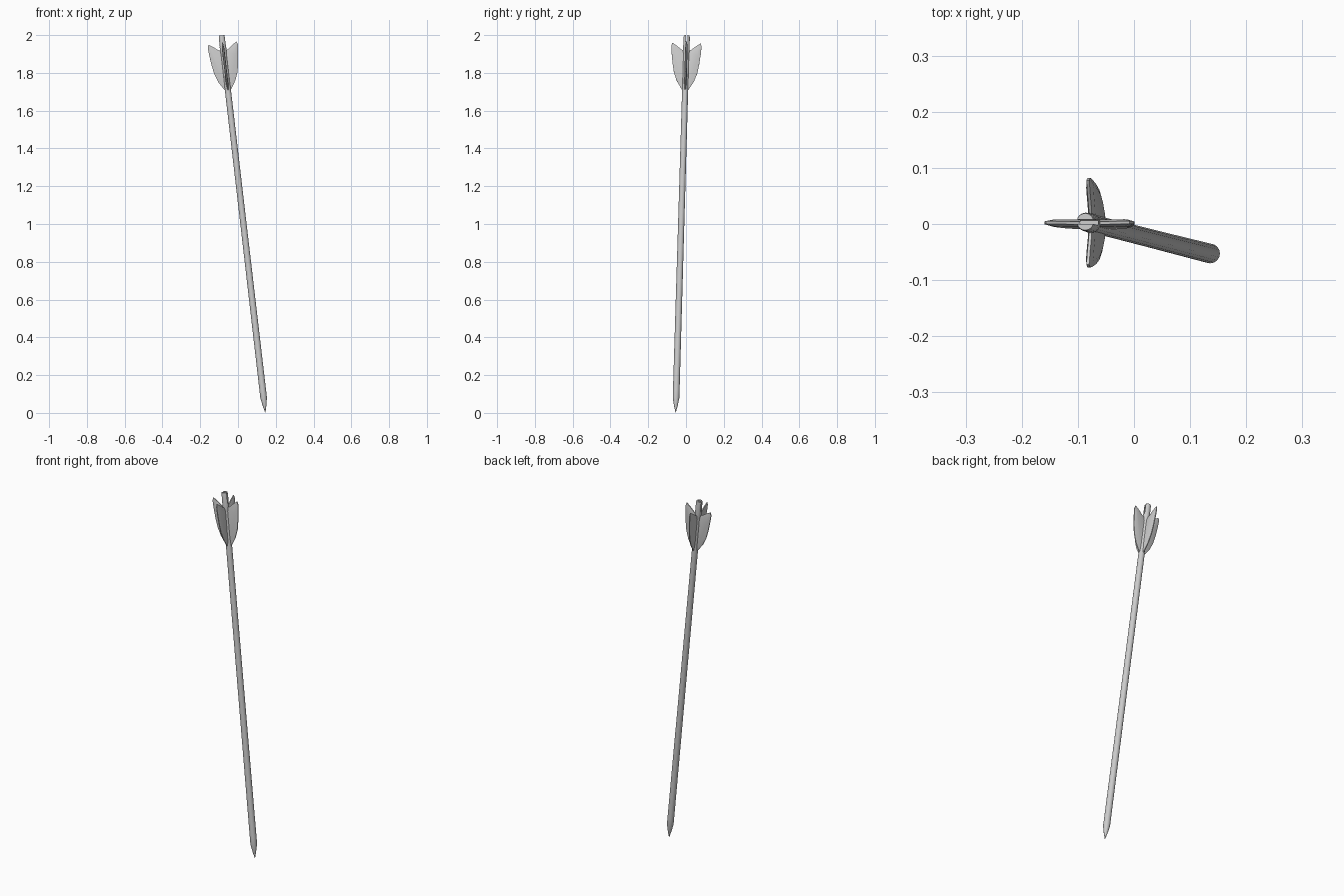
import bpy, bmesh, math
from mathutils import Vector, Matrix

if "Cube" in bpy.data.objects:
    bpy.data.objects.remove(bpy.data.objects["Cube"])

# Arrow axis: tip on the ground, nock at the top
TIP = Vector((0.145, -0.055, 0.0))
NOCK = Vector((-0.087, 0.004, 1.998))
AXIS = NOCK - TIP
L = AXIS.length
FRAME = Matrix.Translation(TIP) @ Vector((0, 0, 1)).rotation_difference(AXIS).to_matrix().to_4x4()


def make(name, bm, angle=40):
    bmesh.ops.recalc_face_normals(bm, faces=bm.faces)
    me = bpy.data.meshes.new(name)
    bm.to_mesh(me)
    bm.free()
    ob = bpy.data.objects.new(name, me)
    bpy.context.collection.objects.link(ob)
    ob.matrix_world = FRAME
    bpy.ops.object.select_all(action='DESELECT')
    ob.select_set(True)
    bpy.context.view_layer.objects.active = ob
    bpy.ops.object.shade_smooth_by_angle(angle=math.radians(angle))
    return ob


def lathe(name, profile, sides=16):
    bm = bmesh.new()
    rings = [[bm.verts.new((r * math.cos(2 * math.pi * i / sides),
                            r * math.sin(2 * math.pi * i / sides), h))
              for i in range(sides)] for r, h in profile]
    for a, b in zip(rings, rings[1:]):
        for i in range(sides):
            j = (i + 1) % sides
            bm.faces.new((a[i], a[j], b[j], b[i]))
    bm.faces.new(rings[0])
    bm.faces.new(rings[-1])
    return make(name, bm)


# Shaft with its pointed tip
lathe("shaft", [(0.001, 0.003), (0.009, 0.035), (0.0175, 0.08),
                (0.0175, 0.12), (0.0165, 1.0), (0.016, L - 0.1)])

# Nock: two prongs with a string slot between them
lathe("nock_base", [(0.016, L - 0.1), (0.0175, L - 0.085), (0.017, L - 0.06)])
for side, name in ((1, "nock_prong_back"), (-1, "nock_prong_front")):
    bm = bmesh.new()
    arc = [math.radians(a) for a in range(15, 166, 15)]
    rings = [[bm.verts.new((r * math.cos(a), side * r * math.sin(a), h)) for a in arc]
             for r, h in ((0.017, L - 0.06), (0.0165, L - 0.01), (0.015, L))]
    for a, b in zip(rings, rings[1:]):
        for i in range(len(arc)):
            j = (i + 1) % len(arc)
            bm.faces.new((a[i], a[j], b[j], b[i]))
    bm.faces.new(rings[0])
    bm.faces.new(rings[-1])
    make(name, bm)

# Four fletching vanes: swept outline, thicker in the middle
OUTLINE = [(0.008, 1.70), (0.018, 1.712), (0.045, 1.755), (0.062, 1.80), (0.071, 1.85),
           (0.078, 1.91), (0.080, 1.942), (0.075, 1.958), (0.050, 1.942),
           (0.026, 1.923), (0.008, 1.915)]
CENTRE = Vector((0.03, 1.85))
for k, name in enumerate(("right", "back", "left", "front")):
    bm = bmesh.new()
    layers = []
    for scale, half in ((0.72, -0.0065), (1, -0.0025), (1, 0.0025), (0.72, 0.0065)):
        ring = []
        for p in OUTLINE:
            q = CENTRE + (Vector(p) - CENTRE) * scale
            r = p[0] if p[0] < 0.01 else q.x   # keep the root inside the shaft
            ring.append(bm.verts.new((r, half, q.y * 1.007)))
        layers.append(ring)
    n = len(OUTLINE)
    for a, b in zip(layers, layers[1:]):
        for i in range(n):
            j = (i + 1) % n
            bm.faces.new((a[i], a[j], b[j], b[i]))
    bm.faces.new(layers[0])
    bm.faces.new(layers[-1])
    bmesh.ops.rotate(bm, verts=bm.verts, cent=(0, 0, 0),
                     matrix=Matrix.Rotation(k * math.pi / 2, 3, 'Z'))
    make("vane_" + name, bm, 35)
